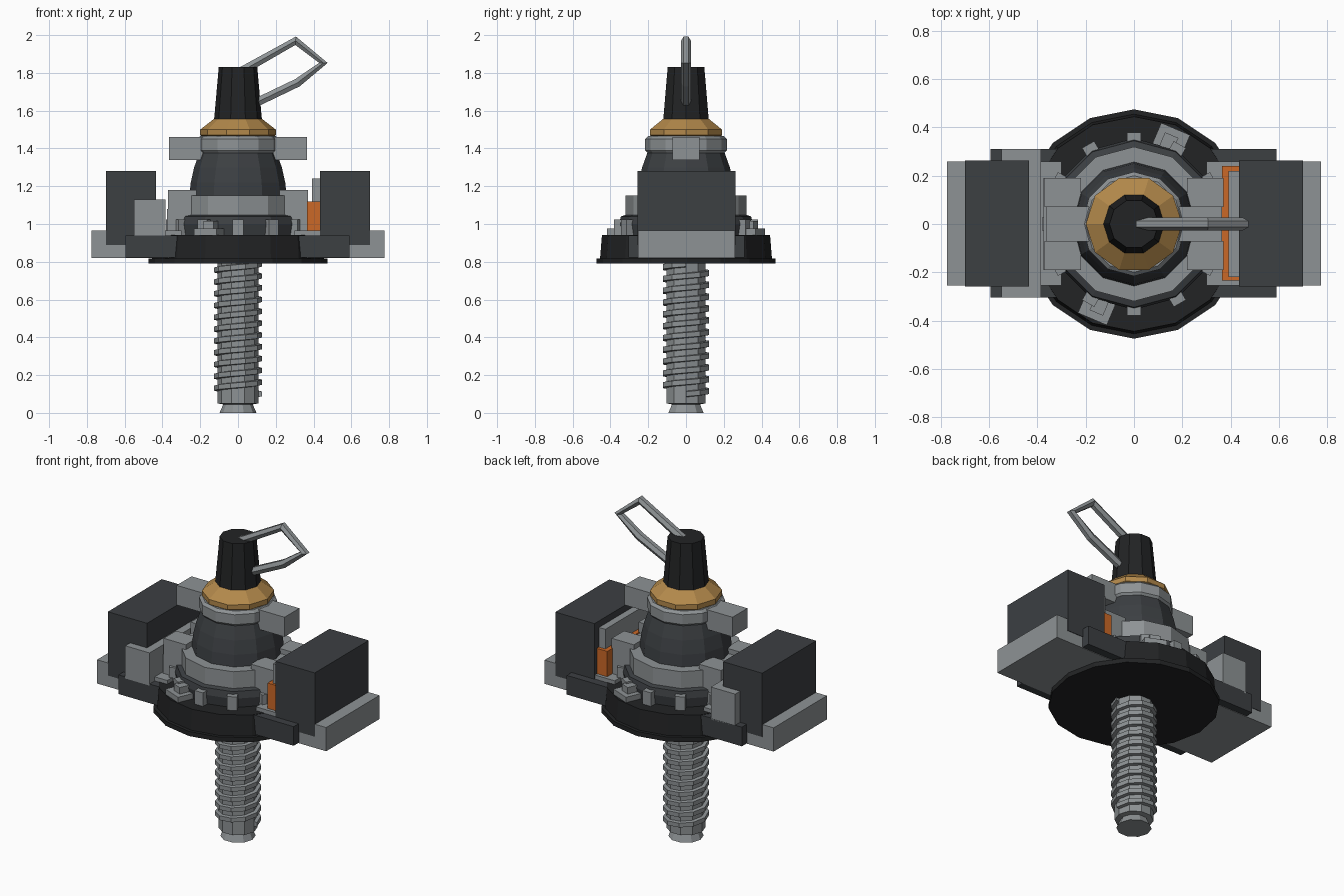
import bpy, bmesh
from math import pi, cos, sin, radians

if "Cube" in bpy.data.objects:
    bpy.data.objects.remove(bpy.data.objects["Cube"])

def material(name, rgb):
    m = bpy.data.materials.new(name)
    m.diffuse_color = (*rgb, 1)
    m.use_nodes = True
    m.node_tree.nodes["Principled BSDF"].inputs["Base Color"].default_value = m.diffuse_color
    return m

BLACK = material("black", (0.016, 0.017, 0.018))
DARK = material("charcoal", (0.045, 0.05, 0.055))
GOLD = material("brass", (0.45, 0.25, 0.07))
ORANGE = material("orange", (0.6, 0.14, 0.02))
GREY = material("steel", (0.27, 0.29, 0.3))

def finish(bm, name, mat):
    bmesh.ops.recalc_face_normals(bm, faces=bm.faces[:])
    me = bpy.data.meshes.new(name)
    bm.to_mesh(me)
    bm.free()
    ob = bpy.data.objects.new(name, me)
    bpy.context.collection.objects.link(ob)
    me.materials.append(mat)
    return ob

def lathe(name, profile, sides, mat, turn=0.0):
    """Closed faceted solid from (radius, z) points."""
    bm = bmesh.new()
    rings = [[bm.verts.new((r * cos(turn + 2 * pi * i / sides), r * sin(turn + 2 * pi * i / sides), z))
              for i in range(sides)] for r, z in profile]
    for a, b in zip(rings, rings[1:]):
        for i in range(sides):
            j = (i + 1) % sides
            bm.faces.new((a[i], a[j], b[j], b[i]))
    bm.faces.new(rings[0])
    bm.faces.new(rings[-1])
    return finish(bm, name, mat)

def box(name, x, y, z, mat, angle=0.0):
    """Box from (min, max) ranges, optionally swung about the z axis."""
    bm = bmesh.new()
    bmesh.ops.create_cube(bm, size=1)
    for v in bm.verts:
        v.co = [(r[0] + r[1]) / 2 + c * (r[1] - r[0]) for r, c in zip((x, y, z), v.co)]
    ob = finish(bm, name, mat)
    ob.rotation_euler.z = angle
    return ob

# Threaded shaft with flared tip
lathe("shaft", [(0.098, 0), (0.078, 0.045), (0.108, 0.05), (0.108, 0.8)], 10, GREY)
bm = bmesh.new()
steps, turns, pitch = 10, 11, 0.0625
prev = None
for i in range(steps * turns + 1):
    a = 2 * pi * i / steps
    z = 0.1 + pitch * i / steps
    ring = [bm.verts.new((r * cos(a), r * sin(a), z + d))
            for r, d in ((0.095, -0.018), (0.128, -0.013), (0.128, 0.013), (0.095, 0.018))]
    if prev:
        for k in range(4):
            n = (k + 1) % 4
            bm.faces.new((prev[k], prev[n], ring[n], ring[k]))
    else:
        bm.faces.new(ring)
    prev = ring
bm.faces.new(prev)
finish(bm, "shaft_thread", GREY)

# Base disc and cross plate
lathe("base_disc", [(0.475, 0.79), (0.475, 0.818), (0.455, 0.818), (0.445, 0.942)], 16, BLACK)
box("cross_plate", (-0.595, 0.59), (-0.305, 0.31), (0.823, 0.94), DARK)

# Side blocks on their slabs, and inner supports
for side, s in (("left", -1), ("right", 1)):
    def sx(a, b):
        return tuple(sorted((a * s, b * s)))
    box(side + "_slab", sx(0.3, 0.775), (-0.255, 0.26), (0.82, 0.965), GREY)
    box(side + "_block", sx(0.435, 0.7), (-0.258, 0.263), (0.89, 1.28), DARK)
    box(side + "_support", sx(0.22, 0.375), (-0.19, 0.19), (0.94, 1.08), GREY)
    for y in (-0.13, 0.13):
        box(side + "_support_lug", sx(0.22, 0.37), (y - 0.06, y + 0.06), (1.08, 1.18), GREY)

# Left bracket, right orange pad with backing plate
box("left_bracket", (-0.55, -0.385), (-0.305, 0.31), (0.93, 1.13), GREY)
box("orange_pad", (0.365, 0.436), (-0.235, 0.24), (0.96, 1.12), ORANGE)
box("pad_backing_plate", (0.392, 0.44), (-0.22, 0.22), (0.96, 1.24), GREY)

# Hub ring with studs all round
lathe("hub_base", [(0.345, 0.94), (0.355, 1.0), (0.345, 1.04), (0.28, 1.06)], 12, DARK)
for k in range(12):
    box("hub_stud", (0.33, 0.38), (-0.029, 0.029), (0.94, 1.025), GREY, radians(30 * k))
for a in (67, 247):
    box("clamp_foot", (0.33, 0.43), (-0.07, 0.06), (0.94, 0.975), GREY, radians(a))
    box("clamp_top", (0.34, 0.40), (-0.03, 0.03), (0.975, 1.015), GREY, radians(a))

# Collar, dome and winged nut
lathe("collar", [(0.32, 1.04), (0.32, 1.15), (0.24, 1.15)], 12, GREY)
lathe("dome", [(0.258, 1.14), (0.25, 1.22), (0.232, 1.3), (0.2, 1.39)], 12, DARK)
lathe("nut", [(0.185, 1.355), (0.216, 1.39), (0.216, 1.45), (0.2, 1.465)], 12, GREY)
box("nut_wings", (-0.365, 0.365), (-0.072, 0.072), (1.34, 1.46), GREY)

# Brass washer and tapered knob
lathe("brass_washer", [(0.18, 1.455), (0.2, 1.47), (0.2, 1.5), (0.12, 1.562)], 10, GOLD)
lathe("knob", [(0.13, 1.53), (0.125, 1.57), (0.102, 1.83)], 10, BLACK)

# Bent bar handle
cu = bpy.data.curves.new("handle", 'CURVE')
cu.dimensions = '3D'
cu.bevel_depth = 0.026
cu.bevel_resolution = 1
cu.use_fill_caps = True
sp = cu.splines.new('POLY')
path = [(0.02, 1.81), (0.305, 1.97), (0.452, 1.853), (0.315, 1.748), (0.08, 1.635)]
sp.points.add(len(path) - 1)
for p, (x, z) in zip(sp.points, path):
    p.co = (x, 0, z, 1)
cu.materials.append(GREY)
handle = bpy.data.objects.new("handle", cu)
bpy.context.collection.objects.link(handle)
for s in cu.splines:
    s.use_smooth = False
